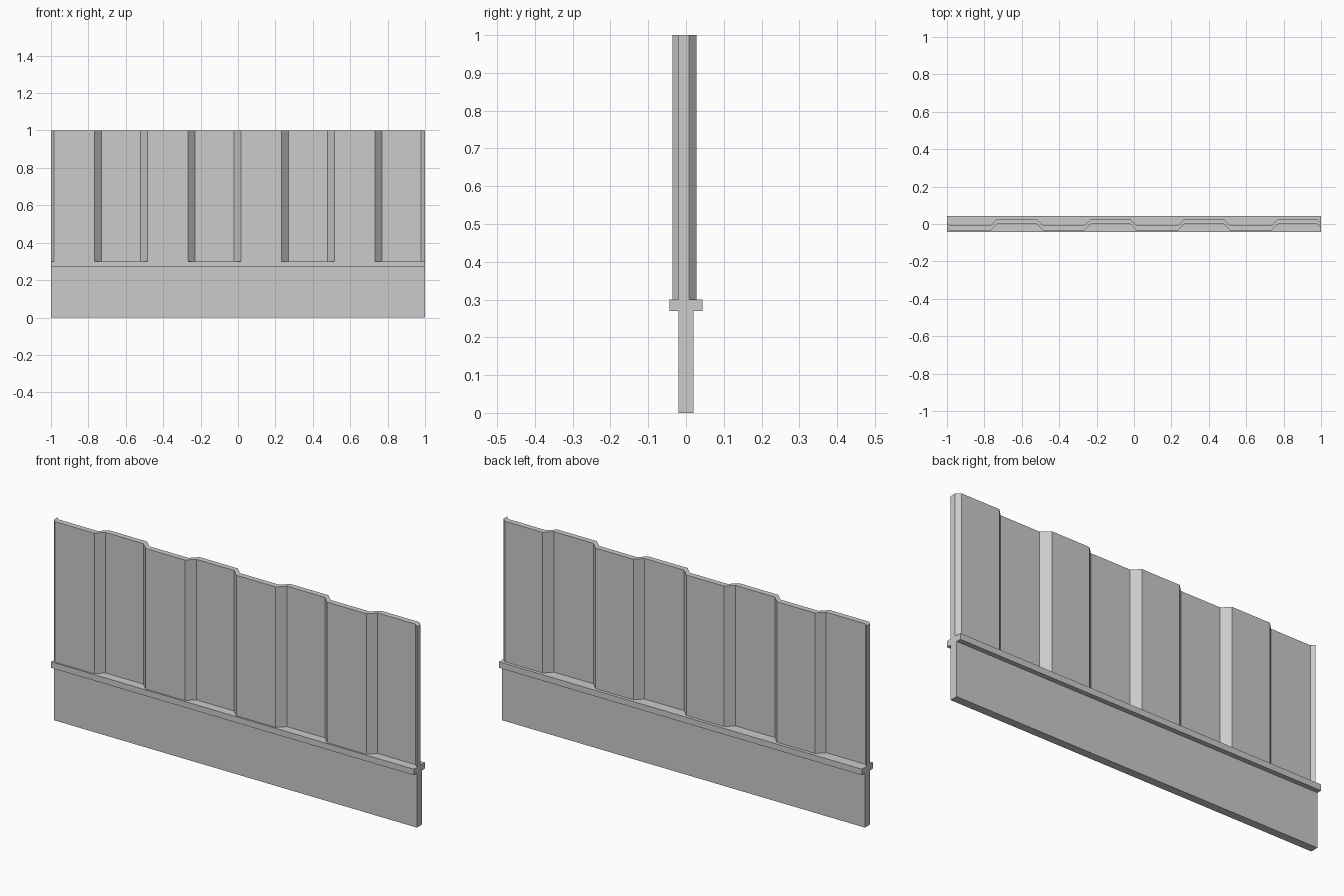
import bpy
import bmesh

if "Cube" in bpy.data.objects:
    bpy.data.objects.remove(bpy.data.objects["Cube"])

LENGTH = 2.0
PANEL_FRONT, PANEL_BACK = -0.036, 0.0   # front-face depth of the two panel positions
SHEET_THICKNESS = 0.028
STEP_HALF = 0.0185                      # half the width of each sloped step
PERIOD = 0.5


def prism(name, profile, extrude):
    """Extrude a closed profile of 3D points along a vector."""
    bm = bmesh.new()
    face = bm.faces.new([bm.verts.new(p) for p in profile])
    result = bmesh.ops.extrude_face_region(bm, geom=[face], use_keep_orig=True)
    top = [g for g in result["geom"] if isinstance(g, bmesh.types.BMVert)]
    bmesh.ops.translate(bm, vec=extrude, verts=top)
    bmesh.ops.recalc_face_normals(bm, faces=bm.faces)
    mesh = bpy.data.meshes.new(name)
    bm.to_mesh(mesh)
    bm.free()
    obj = bpy.data.objects.new(name, mesh)
    bpy.context.collection.objects.link(obj)
    return obj


def slab(name, half_depth, z0, z1):
    """Full-length rectangular bar."""
    x = -LENGTH / 2
    corners = [(x, -half_depth, z0), (x, half_depth, z0),
               (x, half_depth, z1), (x, -half_depth, z1)]
    return prism(name, corners, (LENGTH, 0, 0))


# Lower wall and the projecting ledge on it
slab("base_wall", 0.02, 0.0, 0.27)
slab("ledge", 0.044, 0.27, 0.30)

# Corrugated sheet: zigzag front line, cut mid-slope at both ends
middle = (PANEL_FRONT + PANEL_BACK) / 2
line = [(-1.0, middle - 0.002), (-0.984, PANEL_FRONT)]
for i in range(4):
    rise = -0.7485 + i * PERIOD
    fall = rise + 0.246
    line += [(rise - STEP_HALF, PANEL_FRONT), (rise + STEP_HALF, PANEL_BACK)]
    line += [(fall - STEP_HALF, PANEL_BACK)]
    if i < 3:
        line += [(fall + STEP_HALF, PANEL_FRONT)]
line += [(1.0, middle - 0.002)]

outline = [(x, y, 0.30) for x, y in line]
outline += [(x, y + SHEET_THICKNESS, 0.30) for x, y in reversed(line)]
prism("corrugated_sheet", outline, (0, 0, 0.70))
